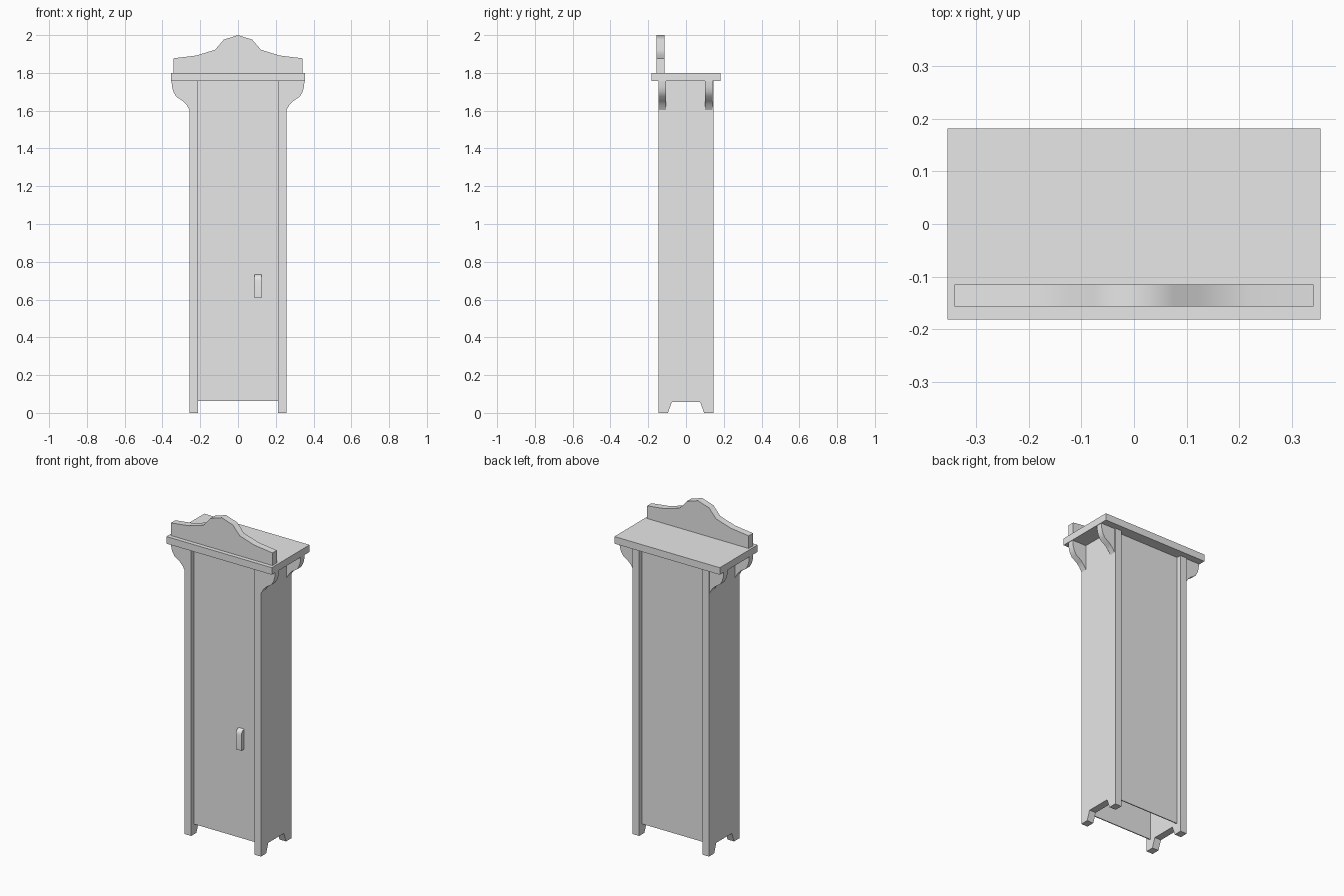
import bpy
import bmesh
from math import radians

cube = bpy.data.objects.get("Cube")
if cube:
    bpy.data.objects.remove(cube, do_unlink=True)

grey = bpy.data.materials.new("plain_grey")
grey.use_nodes = True
grey.diffuse_color = (0.8, 0.8, 0.8, 1)
grey.node_tree.nodes["Principled BSDF"].inputs["Base Color"].default_value = (0.8, 0.8, 0.8, 1)


def prism(name, outline, axis, start, end, smooth=False):
    """Extrude a flat outline along x (outline in y, z) or y (outline in x, z)."""
    def place(a, b, depth):
        return (depth, a, b) if axis == "x" else (a, depth, b)

    bm = bmesh.new()
    face = bm.faces.new([bm.verts.new(place(a, b, start)) for a, b in outline])
    grown = bmesh.ops.extrude_face_region(bm, geom=[face])["geom"]
    moved = [v for v in grown if isinstance(v, bmesh.types.BMVert)]
    bmesh.ops.translate(bm, verts=moved, vec=place(0, 0, end - start))
    bmesh.ops.recalc_face_normals(bm, faces=bm.faces)
    for f in bm.faces:
        f.smooth = smooth
    mesh = bpy.data.meshes.new(name)
    bm.to_mesh(mesh)
    bm.free()
    if smooth:
        mesh.set_sharp_from_angle(angle=radians(45))
    mesh.materials.append(grey)
    obj = bpy.data.objects.new(name, mesh)
    bpy.context.collection.objects.link(obj)
    return obj


def rectangle(a0, a1, b0, b1):
    return [(a0, b0), (a1, b0), (a1, b1), (a0, b1)]


TOP = 1.757       # underside of the top board
SIDE_IN, SIDE_OUT = 0.213, 0.257
DEPTH = 0.146     # half depth of the side panels

# Side panels with a tapered cut-out between the feet
side_half = [(0.075, 0.057), (0.096, 0), (DEPTH, 0), (DEPTH, TOP)]
side_outline = side_half + [(-y, z) for y, z in reversed(side_half)]

# Ogee brackets under the overhang of the top board
bracket = [(SIDE_OUT, TOP), (0.352, TOP), (0.349, 1.725), (0.342, 1.70),
           (0.328, 1.675), (0.292, 1.651), (0.272, 1.63), (SIDE_OUT, 1.604)]

for label, s in (("left", 1), ("right", -1)):
    prism(label + "_side_panel", side_outline, "x", s * SIDE_IN, s * SIDE_OUT)
    outline = [(s * x, z) for x, z in bracket]
    prism("front_" + label + "_bracket", outline, "y", -0.145, -0.107, True)
    prism("back_" + label + "_bracket", outline, "y", 0.101, 0.139, True)

# Thin recessed door and back, open underneath
panel = rectangle(-SIDE_IN, SIDE_IN, 0.062, TOP)
prism("door", panel, "y", -0.119, -0.113)
prism("back_panel", panel, "y", 0.111, 0.117)

# Overhanging top board
prism("top_board", rectangle(-0.355, 0.355, TOP, 1.8), "y", -0.182, 0.182)

# Curved crest standing near the front edge
crest_half = [(0.342, 1.8), (0.342, 1.877), (0.22, 1.892), (0.122, 1.922), (0.075, 1.976)]
crest = crest_half + [(0, 2.0)] + [(-x, z) for x, z in reversed(crest_half)]
prism("crest", crest, "y", -0.157, -0.115, True)

# Door handle with a rounded top
handle = [(-0.118, 0.608), (-0.144, 0.608), (-0.144, 0.70), (-0.141, 0.715),
          (-0.132, 0.727), (-0.118, 0.732)]
prism("handle", handle, "x", 0.087, 0.124, True)
